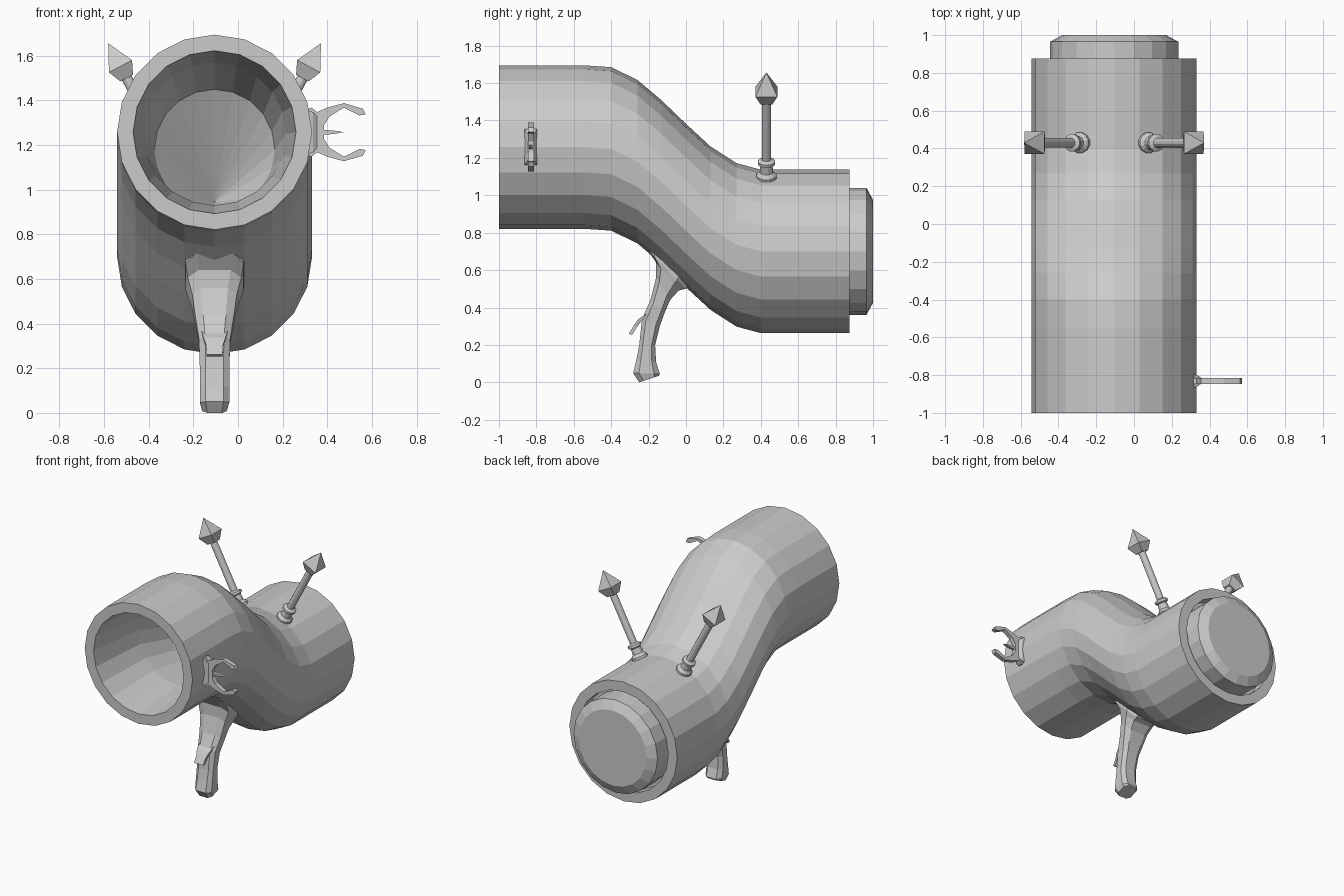
import bpy, bmesh, math
from mathutils import Vector

if "Cube" in bpy.data.objects:
    bpy.data.objects.remove(bpy.data.objects["Cube"], do_unlink=True)

grey = bpy.data.materials.new("plain grey")
grey.use_nodes = True
colour = (0.6, 0.6, 0.6, 1)
grey.diffuse_color = colour
grey.node_tree.nodes["Principled BSDF"].inputs["Base Color"].default_value = colour

CX = -0.105   # middle of the tube
SIDES = 20


def loft(name, rings):
    """Skin equal-sized rings of points, closing both ends."""
    bm = bmesh.new()
    loops = [[bm.verts.new(p) for p in ring] for ring in rings]
    n = len(loops[0])
    for a, b in zip(loops, loops[1:]):
        for i in range(n):
            j = (i + 1) % n
            bm.faces.new((a[i], a[j], b[j], b[i]))
    bm.faces.new(loops[0][::-1])
    bm.faces.new(loops[-1])
    bmesh.ops.remove_doubles(bm, verts=bm.verts[:], dist=0.0003)
    bmesh.ops.recalc_face_normals(bm, faces=bm.faces[:])
    mesh = bpy.data.meshes.new(name)
    bm.to_mesh(mesh)
    bm.free()
    mesh.materials.append(grey)
    ob = bpy.data.objects.new(name, mesh)
    bpy.context.collection.objects.link(ob)
    return ob


def upright_ring(y, z, r):
    """Circle facing the front, with a corner at the top."""
    return [(CX + r * math.sin(t), y, z + r * math.cos(t))
            for t in (2 * math.pi * i / SIDES for i in range(SIDES))]


def axis_ring(base, axis, dist, r, n):
    """Circle around a slanted axis that lies in the xz plane."""
    u, v = Vector((axis.z, 0, -axis.x)), Vector((0, 1, 0))
    mid = base + axis * dist
    return [mid + r * (u * math.cos(t) + v * math.sin(t))
            for t in (2 * math.pi * (i + 0.5) / n for i in range(n))]


# Bent tube: front funnel, outer skin, then the recess at the back
funnel = [(0, 0.945, 0.0001), (-0.26, 1.18, 0.27), (-0.55, 1.25, 0.32), (-1, 1.258, 0.365)]
skin = [(-1, 1.258), (-0.55, 1.258), (-0.40, 1.248), (-0.26, 1.18), (-0.13, 1.07),
        (0, 0.945), (0.13, 0.825), (0.27, 0.735), (0.40, 0.70), (0.875, 0.70)]
rings = [upright_ring(*f) for f in funnel]
rings += [upright_ring(y, z, 0.437) for y, z in skin]
rings += [upright_ring(0.875, 0.70, 0.365), upright_ring(0.80, 0.70, 0.365)]
loft("bent_tube", rings)

# Rear cap with a chamfered rim
loft("rear_cap", [upright_ring(y, 0.70, r)
                  for y, r in ((0.79, 0.34), (0.965, 0.34), (1.0, 0.275))])

# Slanted rods with collars and pointed heads
collar = [(-0.03, 0.055), (0.02, 0.055), (0.04, 0.036), (0.08, 0.034),
          (0.088, 0.047), (0.105, 0.047), (0.115, 0.025), (0.48, 0.025)]
head = [(0.465, 0.045), (0.525, 0.083), (0.642, 0.0001)]
for side, label in ((1, "left"), (-1, "right")):
    base = Vector((CX + side * 0.175, 0.43, 1.09))
    axis = Vector((side * 0.47, 0, 0.883)).normalized()
    loft(label + "_rod", [axis_ring(base, axis, d, r, 12) for d, r in collar])
    loft(label + "_rod_head", [axis_ring(base, axis, d, r, 4) for d, r in head])


# Open clip on the left side
def plate(name, outline, y, thick):
    return loft(name, [[(x, y + s * thick / 2, z) for x, z in outline] for s in (-1, 1)])


half = [(0.30, 0.10), (0.33, 0.11), (0.355, 0.09), (0.40, 0.11), (0.475, 0.13), (0.56, 0.105),
        (0.572, 0.08), (0.545, 0.075), (0.475, 0.11), (0.41, 0.07), (0.385, 0.03)]
outline = half + [(x, -z) for x, z in reversed(half)]
plate("clip", [(x, 1.258 + z) for x, z in outline], -0.83, 0.032)
plate("clip_pin", [(0.37, 1.27), (0.43, 1.265), (0.475, 1.258), (0.43, 1.25), (0.37, 1.245)],
      -0.83, 0.02)
loft("clip_base", [[(x, -0.83 + a * w, 1.258 + b * h)
                    for a, b in ((-1, -1), (1, -1), (1, 1), (-1, 1))]
                   for x, w, h in ((0.31, 0.035, 0.10), (0.335, 0.03, 0.09), (0.355, 0.016, 0.07))])


# Grip: chamfered sections from front edge to back edge, with half widths
def grip_section(fy, fz, by, bz, w):
    shape = ((0, -0.6), (0, 0.6), (0.22, 1), (0.78, 1), (1, 0.6), (1, -0.6), (0.78, -1), (0.22, -1))
    return [(CX + s * w, fy + (by - fy) * t, fz + (bz - fz) * t) for t, s in shape]


sections = [(-0.22, 0.80, 0.05, 0.58, 0.135), (-0.215, 0.72, 0.0, 0.50, 0.13),
            (-0.16, 0.64, -0.04, 0.49, 0.12), (-0.16, 0.56, -0.085, 0.44, 0.10),
            (-0.19, 0.44, -0.115, 0.37, 0.085), (-0.235, 0.34, -0.14, 0.30, 0.07),
            (-0.25, 0.20, -0.165, 0.20, 0.066), (-0.265, 0.12, -0.16, 0.11, 0.066),
            (-0.283, 0.05, -0.14, 0.045, 0.066), (-0.25, 0.0, -0.145, 0.035, 0.055)]
loft("grip", [grip_section(*s) for s in sections])

# Hooked trigger on the front of the grip
trigger = [(-0.20, 0.365, 0.06), (-0.245, 0.335, 0.05), (-0.27, 0.30, 0.038), (-0.297, 0.257, 0.036)]
loft("trigger", [[(CX + s * w, y + d, z - d * 0.4)
                  for s, d in ((-1, -0.009), (1, -0.009), (1, 0.009), (-1, 0.009))]
                 for y, z, w in trigger])
